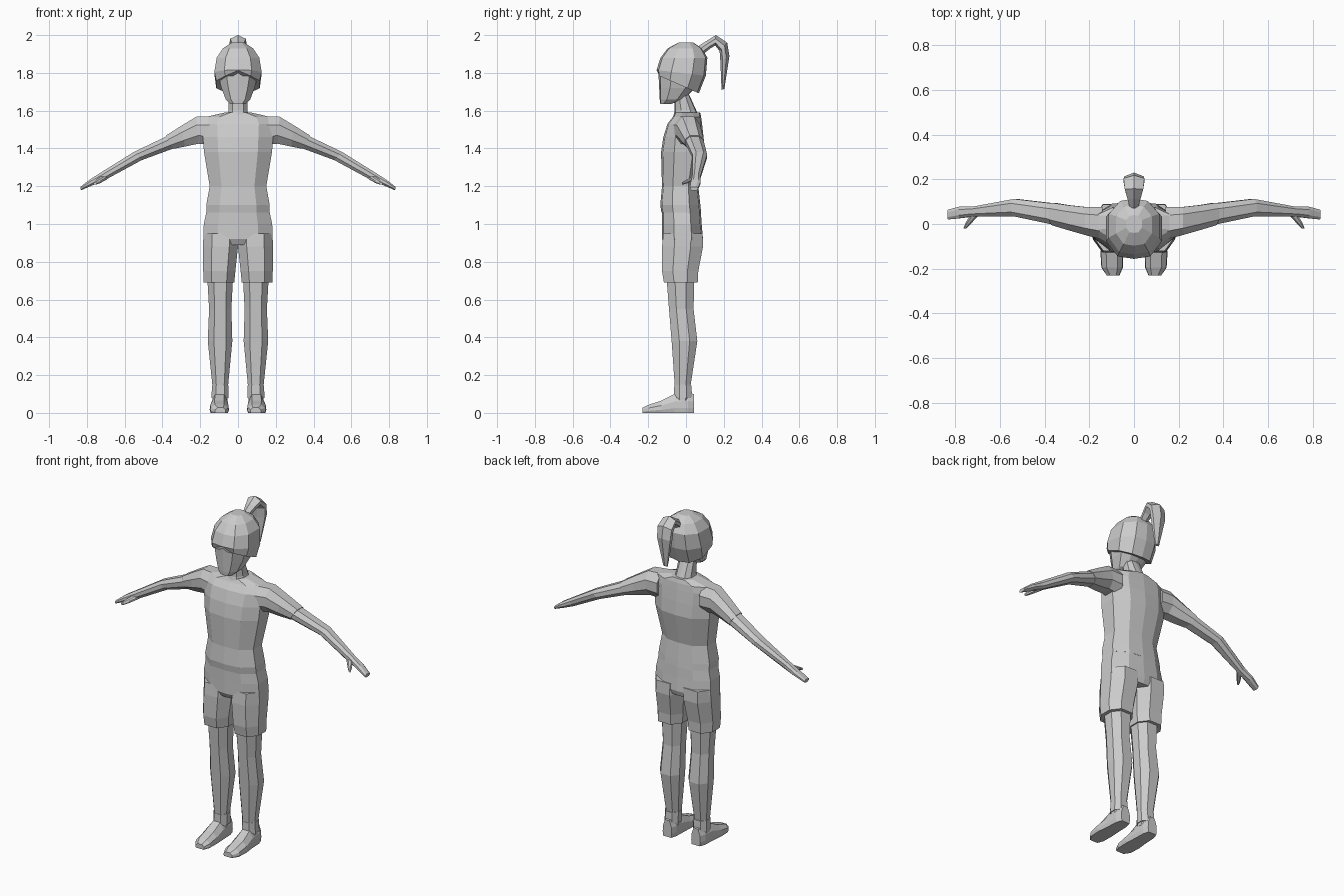
import bpy, bmesh
from mathutils import Vector as V

grey = bpy.data.materials.new("plain_grey")
grey.diffuse_color = (0.6, 0.6, 0.6, 1)

# Unit cross-sections: x = across, y = from the first edge (-1) to the second (+1)
BODY = [(0, -1), (.58, -.92), (1, -.4), (1, .45), (.55, .92),
        (0, 1), (-.55, .92), (-1, .45), (-1, -.4), (-.58, -.92)]
LIMB = [(.5, -1), (1, -.4), (1, .4), (.5, 1), (-.5, 1), (-1, .4), (-1, -.4), (-.5, -1)]
SHOE = [(.9, -1), (1, -.5), (.95, .2), (.5, 1), (-.5, 1), (-.95, .2), (-1, -.5), (-.9, -1)]
TAIL = [(0, -1), (.9, -.5), (.9, .3), (0, 1), (-.9, .3), (-.9, -.5)]


def loft(name, section, rings):
    """Each ring is (first edge point, second edge point, half-width vector)."""
    bm = bmesh.new()
    loops = []
    for a, b, w in rings:
        a, b, w = V(a), V(b), V(w)
        loops.append([bm.verts.new((a + b) / 2 + w * u + (b - a) / 2 * v) for u, v in section])
    n = len(section)
    for p, q in zip(loops, loops[1:]):
        for i in range(n):
            j = (i + 1) % n
            bm.faces.new((p[i], p[j], q[j], q[i]))
    bm.faces.new(loops[0])
    bm.faces.new(loops[-1])
    bmesh.ops.recalc_face_normals(bm, faces=bm.faces)
    me = bpy.data.meshes.new(name)
    bm.to_mesh(me)
    bm.free()
    me.materials.append(grey)
    ob = bpy.data.objects.new(name, me)
    bpy.context.collection.objects.link(ob)
    return ob


def upright(rows, tilt=None):
    """Rows of (z, half width, front y, back y); tilt lowers the back of each ring."""
    tilt = tilt or [0] * len(rows)
    return [((0, f, z + t), (0, b, z - t), (w, 0, 0)) for (z, w, f, b), t in zip(rows, tilt)]


def column(s, rows):
    """Rows of (z, inner x, outer x, front y, back y)."""
    return [((s * (i + o) / 2, f, z), (s * (i + o) / 2, b, z), ((o - i) / 2, 0, 0))
            for z, i, o, f, b in rows]


def arm_rings(s, rows):
    """Rows of (bottom x, bottom z, top x, top z, front y, back y)."""
    return [((s * bx, (f + b) / 2, bz), (s * tx, (f + b) / 2, tz), (0, (b - f) / 2, 0))
            for bx, bz, tx, tz, f, b in rows]


# Torso
loft("shirt", BODY, upright([
    (1.06, .168, -.13, .08), (1.10, .168, -.136, .076), (1.20, .15, -.127, .065),
    (1.38, .18, -.132, .10), (1.46, .186, -.12, .093), (1.53, .19, -.098, .085),
    (1.567, .17, -.07, .08), (1.59, .07, -.06, .075)]))
loft("neck", BODY, upright([
    (1.54, .065, -.075, .08), (1.60, .05, -.06, .055), (1.70, .048, -.06, .01)]))
loft("shorts_hips", BODY, upright([
    (1.075, .165, -.128, .078), (1.0, .181, -.127, .083),
    (.92, .184, -.127, .09), (.89, .17, -.11, .08)]))

# Head, hair and ponytail
loft("face", BODY, upright([
    (1.635, .04, -.136, -.08), (1.66, .065, -.139, -.01), (1.72, .088, -.142, .05),
    (1.80, .108, -.146, .09), (1.88, .10, -.12, .10)]))
hair = loft("hair_cap", BODY, upright([
    (1.74, .115, -.15, .068), (1.80, .125, -.156, .105), (1.88, .113, -.135, .113),
    (1.93, .08, -.097, .085), (1.96, .035, -.04, .04)], [.048, .015, 0, 0, 0]))
hair.data.vertices[0].co.z += .025  # fringe parting
loft("ponytail", TAIL, [
    ((0, .085, 1.895), (0, .07, 1.945), (.022, 0, 0)),
    ((0, .13, 1.93), (0, .11, 1.97), (.034, 0, 0)),
    ((0, .155, 1.945), (0, .158, 2.0), (.046, 0, 0)),
    ((0, .178, 1.915), (0, .218, 1.96), (.052, 0, 0)),
    ((0, .182, 1.86), (0, .23, 1.89), (.048, 0, 0)),
    ((0, .188, 1.71), (0, .203, 1.715), (.014, 0, 0))])

for s, side in ((1, "left"), (-1, "right")):
    # Arms
    loft(side + "_sleeve", LIMB, arm_rings(s, [
        (.14, 1.42, .14, 1.57, -.07, .075), (.21, 1.425, .22, 1.568, -.05, .076),
        (.28, 1.41, .30, 1.52, -.028, .084), (.342, 1.398, .382, 1.468, -.005, .095)]))
    loft(side + "_arm", LIMB, arm_rings(s, [
        (.32, 1.408, .36, 1.473, -.006, .09), (.51, 1.338, .55, 1.382, .034, .112),
        (.70, 1.235, .73, 1.27, .034, .078), (.77, 1.205, .785, 1.235, .026, .078),
        (.832, 1.178, .834, 1.197, .02, .064)]))
    loft(side + "_thumb", LIMB, [
        ((s * .71, .045, 1.232), (s * .71, .045, 1.257), (.02, 0, 0)),
        ((s * .74, .005, 1.215), (s * .74, .005, 1.237), (.014, 0, 0)),
        ((s * .757, -.02, 1.208), (s * .757, -.02, 1.222), (.007, 0, 0))])
    # Shorts legs
    loft(side + "_shorts_leg", LIMB, column(s, [
        (.95, .0, .183, -.12, .088), (.88, .0, .185, -.127, .09),
        (.75, .014, .184, -.127, .065), (.69, .02, .182, -.117, .062)]))
    # Legs, socks and shoes
    loft(side + "_leg", LIMB, column(s, [
        (.74, .025, .164, -.105, .045), (.55, .035, .153, -.09, .04),
        (.38, .03, .16, -.076, .06), (.15, .052, .136, -.06, .025),
        (.06, .055, .136, -.058, .022)]))
    loft(side + "_sock", LIMB, column(s, [
        (.08, .05, .14, -.064, .032), (.145, .05, .138, -.062, .029)]))
    loft(side + "_shoe", SHOE, [
        ((s * (i + o) / 2, y, 0), (s * (i + o) / 2, y, h), ((o - i) / 2, 0, 0))
        for y, i, o, h in [
            (.043, .065, .125, .10), (.01, .055, .138, .105), (-.06, .052, .142, .10),
            (-.13, .048, .15, .065), (-.195, .05, .146, .044), (-.23, .065, .122, .028)]])
